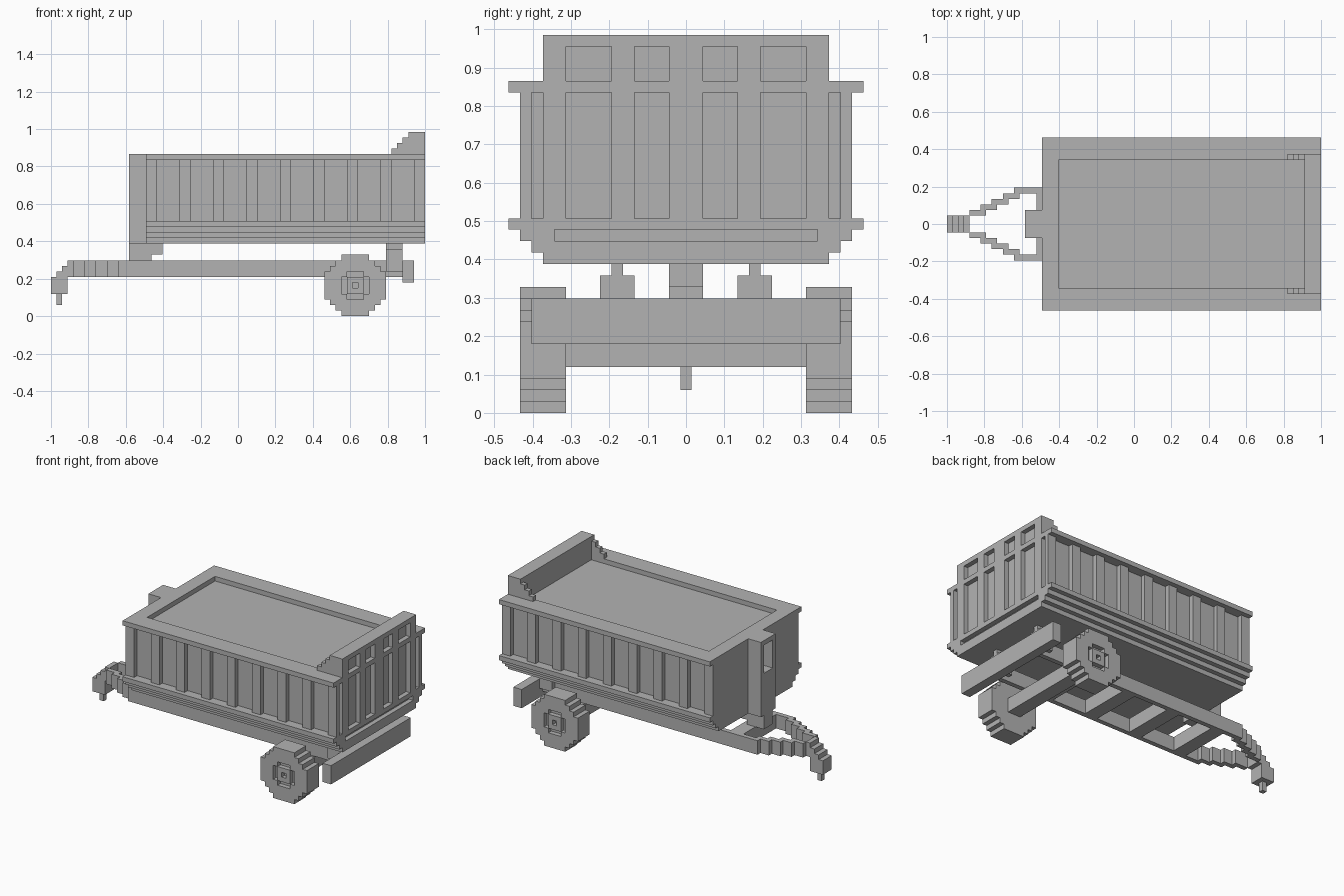
import bpy, bmesh
from math import ceil
from mathutils import Vector

if "Cube" in bpy.data.objects:
    bpy.data.objects.remove(bpy.data.objects["Cube"], do_unlink=True)

UNIT = 2 / 67  # one block; all part sizes below are in blocks

grey = bpy.data.materials.new("plain grey")
grey.use_nodes = True
grey.diffuse_color = (0.45, 0.45, 0.45, 1)
grey.node_tree.nodes["Principled BSDF"].inputs["Base Color"].default_value = (0.45, 0.45, 0.45, 1)

SIDES = [(axis, sign) for axis in range(3) for sign in (-1, 1)]


def cells(box):
    """Block positions inside a box (x0, x1, y0, y1, z0, z1)."""
    x0, x1, y0, y1, z0, z1 = box
    return {(x, y, z) for x in range(ceil(x0), ceil(x1))
            for y in range(ceil(y0), ceil(y1)) for z in range(z0, z1)}


def wide(x0, x1, half, z0, z1):
    """Box centred on y = 0."""
    return (x0, x1, -half, half, z0, z1)


def pair(x0, x1, y0, y1, z0, z1):
    """Box and its mirror image across y = 0."""
    return [(x0, x1, y0, y1, z0, z1), (x0, x1, -y1, -y0, z0, z1)]


def part(name, add, cut=()):
    """Solid made of added boxes less cut boxes, with flat areas merged."""
    solid = set().union(*map(cells, add))
    for box in cut:
        solid -= cells(box)
    bm = bmesh.new()
    verts = {}

    def vert(p):
        if p not in verts:
            verts[p] = bm.verts.new(Vector((p[0] - 0.5, p[1] - 0.5, p[2])) * UNIT)
        return verts[p]

    for c in sorted(solid):
        for axis, sign in SIDES:
            near = list(c)
            near[axis] += sign
            if tuple(near) in solid:
                continue
            u, v = (axis + 1) % 3, (axis + 2) % 3
            corners = []
            for du, dv in ((0, 0), (1, 0), (1, 1), (0, 1))[::sign]:
                p = list(c)
                p[axis] += sign > 0
                p[u] += du
                p[v] += dv
                corners.append(vert(tuple(p)))
            bm.faces.new(corners)
    bmesh.ops.dissolve_limit(bm, angle_limit=0.01, verts=bm.verts[:], edges=bm.edges[:])
    mesh = bpy.data.meshes.new(name)
    bm.to_mesh(mesh)
    bm.free()
    mesh.materials.append(grey)
    obj = bpy.data.objects.new(name, mesh)
    bpy.context.collection.objects.link(obj)
    return obj


FRONT, BACK = -16.5, 33.5

# Tub: stepped floor, ribbed walls, rim and load
tub = [wide(FRONT, BACK, 12.5 + i, 13 + i, 14 + i) for i in range(4)]
tub += [wide(FRONT, BACK, 14.5, 17, 28), wide(FRONT, BACK, 15.5, 28, 29)]
cuts = [wide(-13.5, 30.5, 11.5, 28, 29)]
for i in range(8):
    start = FRONT + 2 + 6 * i
    cuts += pair(start, start + 4, 13.5, 14.5, 17, 28)

# Raised tail board with stepped cheeks
tub.append(wide(30.5, BACK, 12.5, 29, 33))
for i in range(3):
    tub += pair(27.5 + i, 30.5, 11.5, 12.5, 29 + i, 30 + i)

# Tail recesses
for y0, y1 in ((1.5, 4.5), (6.5, 10.5)):
    cuts += pair(BACK - 1, BACK, y0, y1, 17, 28)
    cuts += pair(BACK - 1, BACK, y0, y1, 29, 32)
cuts += pair(BACK - 1, BACK, 12.5, 13.5, 17, 28)
cuts.append(wide(BACK - 1, BACK, 11.5, 15, 16))
part("tub", tub, cuts)

# Lifting post at the front
part("lift_post", [wide(-19.5, FRONT, 2.5, 13, 29)], [wide(-19.5, -17.5, 1.5, 22, 28)])
part("lift_post_foot", [wide(-19.5, -15.5, 1.5, 10, 13), wide(FRONT, -13.5, 1.5, 11, 13)])

# Ladder chassis with stepped drawbar arms
chassis = pair(-21.5, 29.5, 5.5, 6.5, 7, 10)
for x in (-16, -5, 6, 17):
    chassis.append(wide(x - 1.5, x + 1.5, 5.5, 7, 10))
for i in range(4):
    x = -23.5 - 2 * i
    chassis += pair(x, x + 3, 4.5 - i, 5.5 - i, 7, 10)
part("chassis", chassis)

# Hitch head and pin
hitch = [wide(-30.5 - i, -29.5 - i, 1.5, 7, 10 - i) for i in range(3)]
hitch += [wide(-33.5, -30.5, 1.5, 4, 7), wide(-32.5, -31.5, 0.5, 2, 4)]
part("hitch", hitch)

# Tub hinges, bumper and axle
part("hinges", pair(26.5, 29.5, 4.5, 7.5, 8, 12) + pair(26.5, 29.5, 5.5, 6.5, 12, 13))
part("bumper", [wide(29.5, 31.5, 13.5, 6, 10)])
part("axle", [wide(19.5, 22.5, 10.5, 4, 7)])

# Wheels with a recessed hub ring and centre hole
for side, y0, y1, outer in (("left", 10.5, 14.5, 13.5), ("right", -14.5, -10.5, -14.5)):
    rows = [(21 - 2.5 - i, 21 + 2.5 + i, y0, y1, i, 11 - i) for i in range(4)]
    o = (outer, outer + 1)
    ring = [(18.5, 19.5, *o, 4, 7), (22.5, 23.5, *o, 4, 7),
            (19.5, 22.5, *o, 3, 4), (19.5, 22.5, *o, 7, 8), (20.5, 21.5, *o, 5, 6)]
    part("wheel_" + side, rows, ring)
